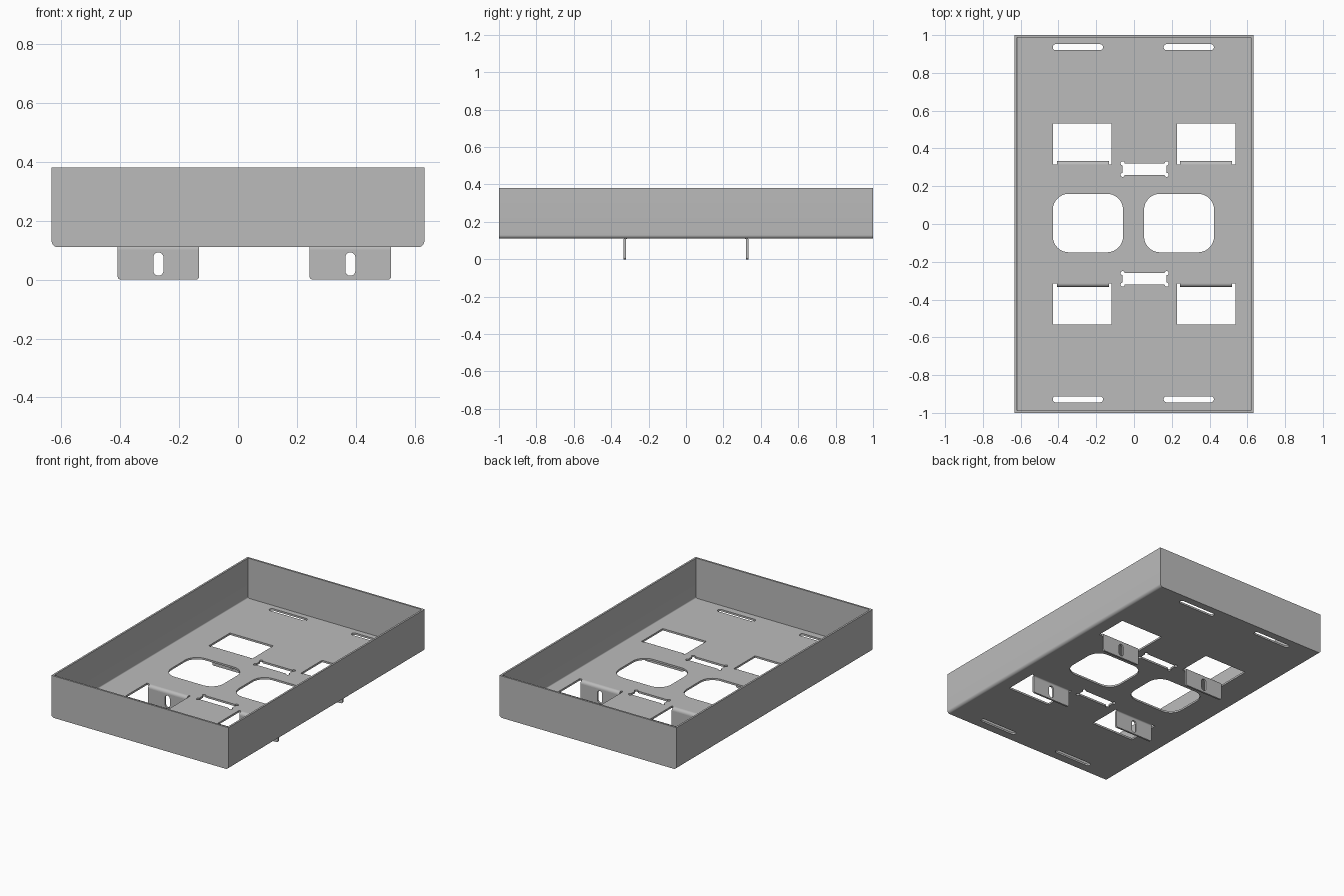
import bpy, bmesh, math
from mathutils import Matrix, Vector

cube = bpy.data.objects.get("Cube")
if cube:
    bpy.data.objects.remove(cube, do_unlink=True)

steel = bpy.data.materials.new("grey sheet metal")
steel.use_nodes = True
GREY = (0.5, 0.5, 0.5, 1)
steel.diffuse_color = GREY
steel.node_tree.nodes["Principled BSDF"].inputs["Base Color"].default_value = GREY

T = 0.012                    # sheet thickness
BOTTOM, TOP = 0.11, 0.38     # tray height range
HX, HY = 0.632, 1.0          # tray half sizes
R = 0.02                     # outer bend radius

# Local drawing planes: flat, facing front/back, and facing sideways
FLAT = Matrix.Identity(4)
FRONT = Matrix(((1, 0, 0, 0), (0, 0, -1, 0), (0, 1, 0, 0), (0, 0, 0, 1)))
SIDE = Matrix(((0, 0, 1, 0), (1, 0, 0, 0), (0, 1, 0, 0), (0, 0, 0, 1)))


def arc(cx, cy, r, start, sweep, n=8):
    return [(cx + r * math.cos(math.radians(start + sweep * i / n)),
             cy + r * math.sin(math.radians(start + sweep * i / n)))
            for i in range(n + 1)]


def rect(x0, x1, y0, y1):
    return [(x0, y0), (x1, y0), (x1, y1), (x0, y1)]


def rounded(x0, x1, y0, y1, r):
    r = min(r, (x1 - x0) / 2 - 1e-4, (y1 - y0) / 2 - 1e-4)
    return (arc(x1 - r, y1 - r, r, 0, 90) + arc(x0 + r, y1 - r, r, 90, 90)
            + arc(x0 + r, y0 + r, r, 180, 90) + arc(x1 - r, y0 + r, r, 270, 90))


def dogbone(x0, x1, y0, y1, r):
    return (arc(x1, y1, r, -90, 270) + arc(x0, y1, r, 0, 270)
            + arc(x0, y0, r, 90, 270) + arc(x1, y0, r, 180, 270))


def plate(name, loops, depth, plane, offset=(0, 0, 0)):
    """Fill an outline with holes, and thicken it along the plane's normal."""
    bm = bmesh.new()
    edges = []
    for loop in loops:
        vs = [bm.verts.new((x, y, 0)) for x, y in loop]
        edges += [bm.edges.new((a, b)) for a, b in zip(vs, vs[1:] + vs[:1])]
    bmesh.ops.triangle_fill(bm, edges=edges, use_beauty=True, normal=(0, 0, 1))
    ext = bmesh.ops.extrude_face_region(bm, geom=bm.faces[:], use_keep_orig=True)
    bmesh.ops.translate(bm, vec=(0, 0, depth),
                        verts=[g for g in ext["geom"] if isinstance(g, bmesh.types.BMVert)])
    bmesh.ops.transform(bm, matrix=Matrix.Translation(Vector(offset)) @ plane, verts=bm.verts)
    bmesh.ops.recalc_face_normals(bm, faces=bm.faces)
    mesh = bpy.data.meshes.new(name)
    bm.to_mesh(mesh)
    bm.free()
    mesh.materials.append(steel)
    obj = bpy.data.objects.new(name, mesh)
    bpy.context.collection.objects.link(obj)
    bpy.ops.object.select_all(action='DESELECT')
    obj.select_set(True)
    bpy.context.view_layer.objects.active = obj
    bpy.ops.object.shade_smooth_by_angle(angle=math.radians(30))
    return obj


# Floor with its cut-outs
TAB_Y = 0.334                # outer face of the tabs
BEND_Y = TAB_Y - R           # where the floor starts to bend down
holes = [rounded(-0.43, -0.058, -0.15, 0.16, 0.085),
         rounded(0.053, 0.424, -0.15, 0.16, 0.085)]
for y in (0.936, -0.928):
    for x in (-0.43, 0.157):
        holes.append(rounded(x, x + 0.266, y - 0.016, y + 0.016, 0.016))
for s in (-1, 1):
    y0, y1 = sorted((s * 0.26, s * 0.321))
    holes.append(dogbone(-0.06, 0.173, y0, y1, 0.011))
    y0, y1 = sorted((s * BEND_Y, s * 0.532))
    for x in (-0.43, 0.228):
        holes.append(rect(x, x + 0.31, y0, y1))
FX = HX - R
plate("floor", [rect(-FX, FX, -HY + T, HY - T)] + holes, T, FLAT, (0, 0, BOTTOM))

# Side walls, each with its lower bend
for s, name in ((-1, "right_wall"), (1, "left_wall")):
    profile = ([(HX, TOP)] + arc(FX, BOTTOM + R, R, 0, -90)
               + arc(FX, BOTTOM + R, R - T, -90, 90) + [(HX - T, TOP)])
    plate(name, [[(s * x, z) for x, z in profile]], 2 * (HY - T), FRONT, (0, HY - T, 0))

# End walls with rounded lower corners
end = ([(HX, TOP), (-HX, TOP)] + arc(-FX, BOTTOM + R, R, 180, 90)
       + arc(FX, BOTTOM + R, R, 270, 90))
plate("front_wall", [end], T, FRONT, (0, -HY + T, 0))
plate("back_wall", [end], T, FRONT, (0, HY, 0))

# Slotted mounting tabs folded down from the floor
half = 0.138
bend_z = BOTTOM + T - R
for s, end_name in ((-1, "front"), (1, "back")):
    for cx, side in ((-0.27, "right"), (0.381, "left")):
        outline = ([(cx + half, bend_z), (cx - half, bend_z)]
                   + arc(cx - half + 0.01, 0.01, 0.01, 180, 90)
                   + arc(cx + half - 0.01, 0.01, 0.01, 270, 90))
        slot = rounded(cx - 0.017, cx + 0.017, 0.013, 0.092, 0.017)
        plate(f"{end_name}_{side}_tab", [outline, slot], T, FRONT,
              (0, TAB_Y if s > 0 else -TAB_Y + T, 0))
        ring = arc(BEND_Y, bend_z, R, 0, 90) + arc(BEND_Y, bend_z, R - T, 90, -90)
        plate(f"{end_name}_{side}_tab_bend", [[(s * y, z) for y, z in ring]],
              2 * half, SIDE, (cx - half, 0, 0))
